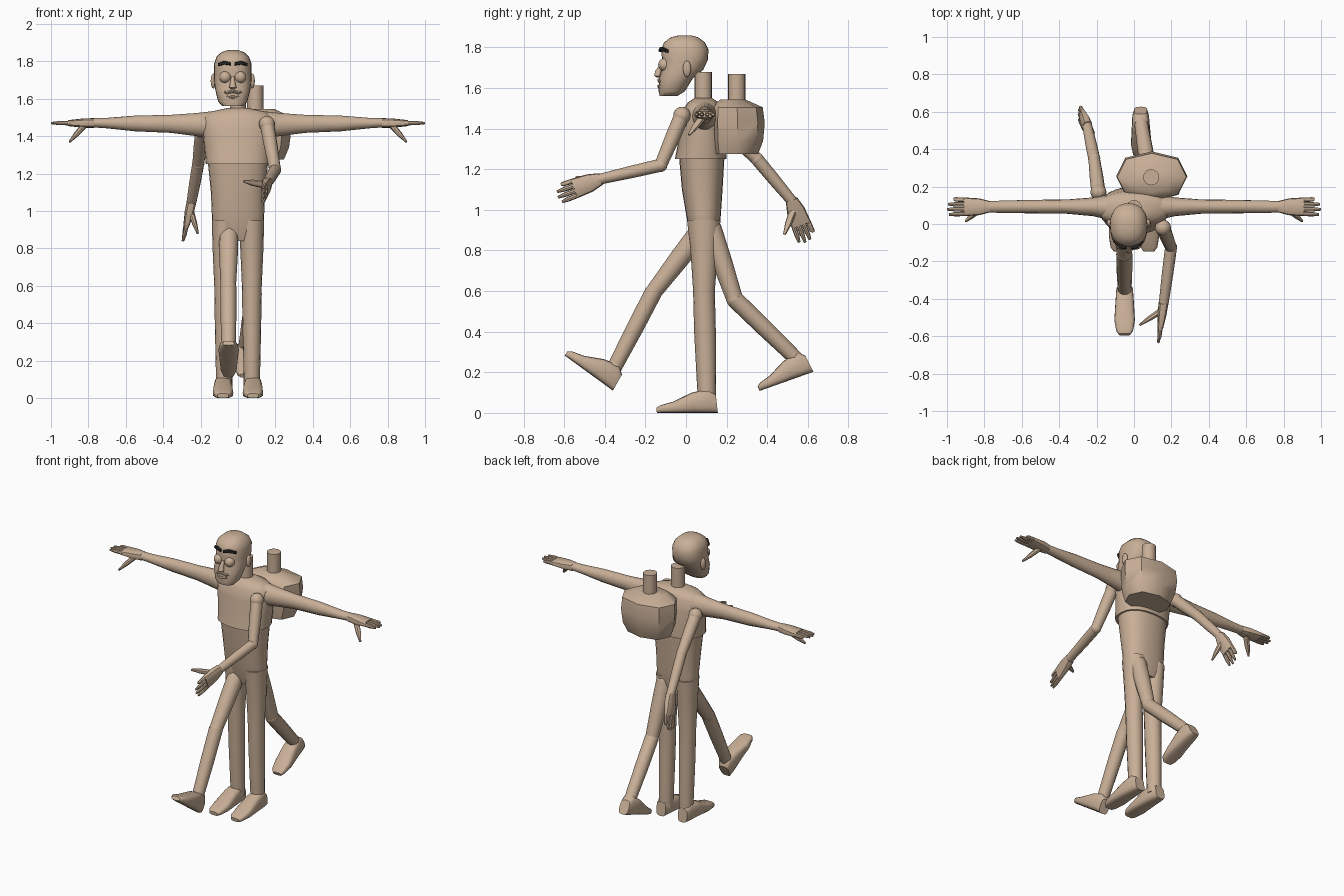
import bpy
import bmesh
import math
from mathutils import Vector as V

old = bpy.data.objects.get("Cube")
if old:
    bpy.data.objects.remove(old, do_unlink=True)


def material(name, rgb):
    m = bpy.data.materials.new(name)
    m.use_nodes = True
    m.diffuse_color = (*rgb, 1)
    m.node_tree.nodes["Principled BSDF"].inputs["Base Color"].default_value = (*rgb, 1)
    return m


TAN = material("tan", (0.58, 0.43, 0.31))
DARK = material("dark_brow", (0.02, 0.017, 0.015))


def finish(name, bm, mat=TAN, angle=40):
    bmesh.ops.recalc_face_normals(bm, faces=bm.faces)
    me = bpy.data.meshes.new(name)
    bm.to_mesh(me)
    bm.free()
    ob = bpy.data.objects.new(name, me)
    bpy.context.collection.objects.link(ob)
    me.materials.append(mat)
    bpy.ops.object.select_all(action='DESELECT')
    ob.select_set(True)
    bpy.context.view_layer.objects.active = ob
    bpy.ops.object.shade_smooth_by_angle(angle=math.radians(angle))
    return ob


def loft(name, rings, axis=None, side=(1, 0, 0), p=1.0, n=16, mat=TAN, angle=40):
    """Skin rings of (centre, half size along side, half size across it)."""
    bm = bmesh.new()
    ax = V(axis) if axis else V(rings[-1][0]) - V(rings[0][0])
    ax.normalize()
    u = V(side)
    u = (u - ax * u.dot(ax)).normalized()
    w = ax.cross(u)
    power = lambda t: math.copysign(abs(t) ** p, t)
    loops = []
    for c, a, b in rings:
        ts = [2 * math.pi * i / n for i in range(n)]
        loops.append([bm.verts.new(V(c) + u * a * power(math.cos(t)) + w * b * power(math.sin(t)))
                      for t in ts])
    for lo, hi in zip(loops, loops[1:]):
        for i in range(n):
            j = (i + 1) % n
            bm.faces.new((lo[i], lo[j], hi[j], hi[i]))
    bm.faces.new(loops[0])
    bm.faces.new(loops[-1])
    return finish(name, bm, mat, angle)


def column(name, x, rows, **kw):
    """Upright loft from rows of (z, half width, front y, back y)."""
    return loft(name, [((x, (f + b) / 2, z), w, (b - f) / 2) for z, w, f, b in rows],
                axis=(0, 0, 1), **kw)


def ball(name, c, r, squash=(1, 1, 1)):
    bm = bmesh.new()
    bmesh.ops.create_uvsphere(bm, u_segments=16, v_segments=10, radius=r)
    for v in bm.verts:
        v.co = V([a * s for a, s in zip(v.co, squash)]) + V(c)
    return finish(name, bm)


def bone(name, a, b, ra, rb, side=(1, 0, 0), n=12):
    """Tapered limb segment with a slight swell."""
    a, b = V(a), V(b)
    mid = (ra + rb) / 2 * 1.06
    return loft(name, [(a, ra, ra), (a.lerp(b, 0.45), mid, mid), (b, rb, rb)], side=side, n=n)


def hand(name, wrist, tip, spread, thumb_tip):
    """Flat palm with four fingers and a thumb."""
    wrist, tip = V(wrist), V(tip)
    d = tip - wrist
    s = V(spread)
    s = (s - d * s.dot(d) / d.length_squared).normalized()
    loft(name + "_palm", [(wrist, .03, .026), (wrist + d * .25, .045, .025),
                          (wrist + d * .6, .05, .016)], side=s, p=.7, n=12)
    for i, reach in enumerate((.95, 1, .98, .85)):
        off = s * (i - 1.5) * .025
        loft(f"{name}_finger_{i + 1}", [(wrist + d * .55 + off, .012, .012),
                                        (wrist + d * .8 + off * 1.05, .012, .011),
                                        (wrist + d * reach + off * 1.1, .007, .006)],
             axis=d, side=s, n=8)
    base = wrist + d * .18
    t = V(thumb_tip)
    loft(name + "_thumb", [(base, .02, .018), (base.lerp(t, .6), .017, .014), (t, .007, .006)],
         side=s, n=8)


def foot(name, heel, toe, up, x_side=(1, 0, 0)):
    """Wedge foot standing on the line from heel to toe."""
    heel, d, up = V(heel), V(toe) - V(heel), V(up).normalized()
    rows = ((0, .034, .09), (.12, .045, .12), (.4, .05, .1), (.72, .055, .055), (.93, .045, .038), (1, .03, .024))
    loft(name, [(heel + d * t + up * h / 2, w, h / 2) for t, w, h in rows],
         side=x_side, p=.6, n=16)


# Standing body: chest shell, waist and neck
column("chest", 0, [(1.25, .172, -.055, .2), (1.35, .182, -.035, .197), (1.43, .19, -.025, .188),
                    (1.5, .19, -.01, .175), (1.53, .15, .01, .16), (1.55, .06, .04, .13)], p=.85, n=24)
column("waist", 0, [(.84, .1, .035, .15), (.9, .138, .015, .165), (.98, .14, 0, .172),
                    (1.1, .145, -.02, .18), (1.27, .162, -.035, .19)], p=.85, n=24)
column("neck", 0, [(1.5, .043, .042, .128), (1.68, .043, .042, .128)])

# Standing body: mirrored outstretched arms and straight legs
for s, tag in ((1, "left"), (-1, "right")):
    loft(f"{tag}_outstretched_arm",
         [((s * .12, .09, 1.46), .07, .075), ((s * .22, .092, 1.462), .05, .062),
          ((s * .36, .093, 1.466), .038, .048), ((s * .55, .093, 1.468), .036, .042),
          ((s * .7, .092, 1.47), .033, .028), ((s * .79, .092, 1.472), .03, .024)],
         axis=(s, 0, 0), side=(0, 1, 0))
    hand(f"{tag}_outstretched_hand", (s * .77, .092, 1.47), (s, .092, 1.47), (0, 1, 0),
         (s * .9, .015, 1.37))
    column(f"{tag}_standing_leg", s * .074,
           [(.05, .045, .06, .148), (.12, .044, .055, .148), (.4, .05, .04, .147),
            (.6, .053, .035, .142), (.8, .062, .022, .157), (.95, .066, .005, .17)])
    foot(f"{tag}_standing_foot", (s * .08, .152, 0), (s * .08, -.145, 0), (0, 0, 1))

# Walking arms
paths = {
    "left_swinging": ((.155, -.02, 1.465), (.198, -.125, 1.22), (.158, -.43, 1.15)),
    "right_swinging": ((-.19, .17, 1.43), (-.213, .35, 1.25), (-.25, .525, 1.04)),
}
for tag, (shoulder, elbow, wrist) in paths.items():
    ball(f"{tag}_shoulder", shoulder, .043)
    bone(f"{tag}_upper_arm", shoulder, elbow, .038, .031)
    ball(f"{tag}_elbow", elbow, .033)
    bone(f"{tag}_forearm", elbow, wrist, .032, .026)
hand("left_swinging_hand", (.158, -.42, 1.152), (.13, -.635, 1.075), (0, -.3, 1), (.03, -.54, 1.16))
hand("right_swinging_hand", (-.248, .52, 1.05), (-.295, .6, .845), (0, 1, .3), (-.215, .485, .88))

# Walking legs
strides = {
    "front_stride": ((-.05, .075, .9), (-.052, -.16, .595), (-.05, -.365, .2)),
    "rear_stride": ((.07, .125, .9), (.085, .24, .56), (.035, .56, .25)),
}
for tag, (hip, knee, ankle) in strides.items():
    ball(f"{tag}_hip", hip, .053)
    bone(f"{tag}_thigh", hip, knee, .053, .041)
    ball(f"{tag}_knee", knee, .042)
    bone(f"{tag}_shin", knee, ankle, .043, .036)
foot("front_stride_foot", (-.05, -.365, .113), (-.05, -.598, .283), (0, .6, .8))
foot("rear_stride_foot", (.035, .622, .2), (.04, .362, .108), (0, -.33, .94))

# Pack behind the left shoulder, with its capped tube
column("pack", .095, [(1.275, .15, .135, .355), (1.34, .178, .125, .38), (1.43, .19, .122, .388),
                      (1.505, .185, .125, .378), (1.545, .1, .17, .29)], p=.85, n=8, angle=50)
column("pack_tube", .092, [(1.5, .043, .207, .293), (1.67, .043, .207, .293)])

# Head
HX = -.028
column("head", HX, [(1.562, .058, -.13, -.04), (1.585, .078, -.135, -.005), (1.65, .094, -.132, .035),
                    (1.69, .099, -.122, .085), (1.74, .1, -.118, .108), (1.79, .099, -.122, .111),
                    (1.825, .087, -.108, .094), (1.85, .06, -.075, .06), (1.86, .03, -.035, .025)],
       p=.85, n=24, angle=60)
loft("nose", [((HX, -.115, 1.72), .009, .012), ((HX, -.135, 1.685), .014, .017),
              ((HX, -.14, 1.66), .02, .018), ((HX, -.132, 1.652), .01, .01)],
     axis=(0, 0, 1), n=10)
loft("lower_lip", [((HX - .035, -.125, 1.615), .008, .007), ((HX, -.132, 1.608), .01, .009),
                   ((HX + .035, -.125, 1.615), .008, .007)], axis=(1, 0, 0), side=(0, 1, 0), n=8)
for s, tag in ((1, "left"), (-1, "right")):
    ball(f"{tag}_eye", (HX + s * .04, -.105, 1.715), .032)
    ball(f"{tag}_ear", (HX + s * .104, .005, 1.695), .04, (.35, .5, 1))
    loft(f"{tag}_upper_lip", [((HX, -.133, 1.64), .009, .008),
                              ((HX + s * .03, -.13, 1.632), .009, .008),
                              ((HX + s * .06, -.112, 1.64), .004, .004)],
         axis=(s, 0, 0), side=(0, 1, 0), n=8)
    loft(f"{tag}_eyebrow", [((HX + s * .01, -.124, 1.786), .012, .008),
                            ((HX + s * .045, -.119, 1.793), .012, .01),
                            ((HX + s * .078, -.09, 1.782), .012, .008)],
         axis=(s, 0, 0), side=(0, 1, 0), p=.6, n=8, mat=DARK)
